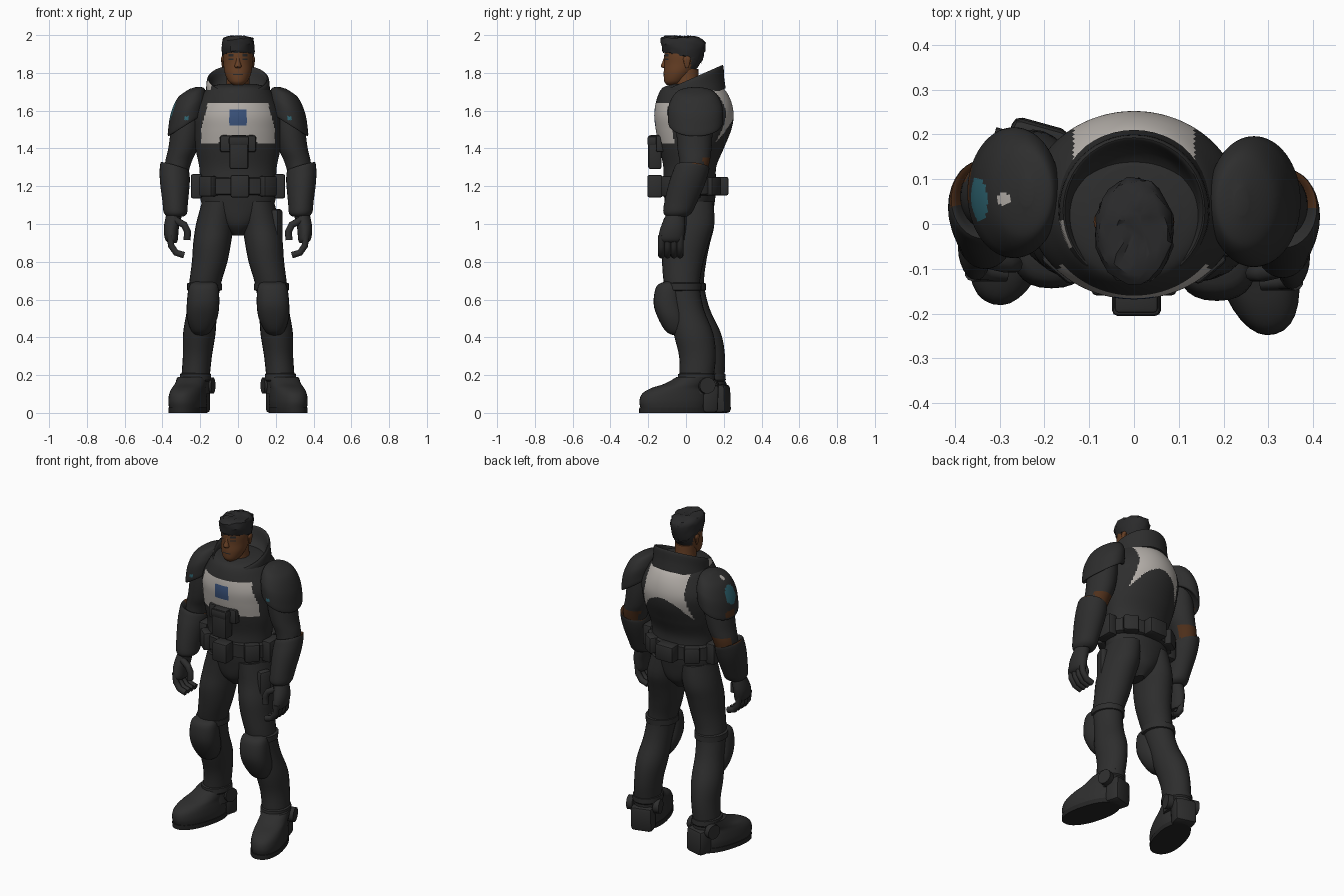
import bpy, bmesh, math, random
from mathutils import Matrix, Vector

random.seed(4)
if "Cube" in bpy.data.objects:
    bpy.data.objects.remove(bpy.data.objects["Cube"])

def material(name, *rgb):
    mat = bpy.data.materials.new(name)
    mat.use_nodes = True
    mat.diffuse_color = (*rgb, 1)
    mat.node_tree.nodes["Principled BSDF"].inputs["Base Color"].default_value = (*rgb, 1)
    return mat

DARK = material("charcoal armour", .027, .027, .027)
HAIR = material("black hair", .023, .023, .024)
SOLE = material("rubber sole", .018, .018, .018)
SKIN = material("brown skin", .135, .05, .018)
WHITE = material("pale panel", .46, .43, .4)
BLUE = material("blue badge", .045, .09, .21)
TEAL = material("teal mark", .03, .14, .18)
RUST = material("rust lining", .08, .03, .011)

def finish(bm, name, mats, rule=None, warp=None):
    """Warp, colour, shade and link a finished bmesh."""
    for v in bm.verts:
        v.co = warp(v.co) if warp else v.co
    bmesh.ops.recalc_face_normals(bm, faces=bm.faces[:])
    for face in bm.faces:
        face.smooth = True
        face.material_index = rule(face.calc_center_median(), face.normal) if rule else 0
    for edge in bm.edges:
        edge.smooth = edge.calc_face_angle(0) < .6
    mesh = bpy.data.meshes.new(name)
    bm.to_mesh(mesh)
    bm.free()
    for mat in mats:
        mesh.materials.append(mat)
    bpy.context.scene.collection.objects.link(bpy.data.objects.new(name, mesh))

def spline(a, b, c, d, t):
    """Catmull-Rom blend between b and c."""
    return b + (c - a) * t / 2 + (a * 2 - b * 5 + c * 4 - d) * t * t / 2 + (b * 3 - a - c * 3 + d) * t ** 3 / 2

def loft(name, rings, mats=(DARK,), rule=None, warp=None, steps=4, sides=24,
         tilt=(0, 0), tilt_end=None, square=1.0, jitter=0.0):
    """Skin smooth ellipses given as (x, y, z, radius x, radius y)."""
    bm = bmesh.new()
    rings = [Vector(r) for r in rings]
    start, end = Vector(tilt), Vector(tilt_end or tilt)
    last, loops = len(rings) - 1, []
    for k in range(last * steps + 1):
        i = min(k // steps, last - 1)
        a, b, c, d = (rings[max(0, min(last, i + j))] for j in (-1, 0, 1, 2))
        x, y, z, rx, ry = spline(a, b, c, d, k / steps - i)
        slope = start.lerp(end, k / (last * steps))
        loop = []
        for s in range(sides):
            angle = math.tau * s / sides
            dx, dy = (r * math.copysign(abs(w) ** square, w)
                      for r, w in ((rx, math.cos(angle)), (ry, math.sin(angle))))
            noise = Vector([random.uniform(-jitter, jitter) for _ in range(3)])
            loop.append(bm.verts.new(noise + Vector((x + dx, y + dy, z + slope.x * dx + slope.y * dy))))
        loops.append(loop)
    for low, high in zip(loops, loops[1:]):
        for s in range(sides):
            t = (s + 1) % sides
            bm.faces.new((low[s], low[t], high[t], high[s]))
    bm.faces.new(loops[0])
    bm.faces.new(loops[-1])
    finish(bm, name, mats, rule, warp)

def box(name, centre, size, turn=0.0, warp=None, bevel=.012):
    bm = bmesh.new()
    bmesh.ops.create_cube(bm, size=1)
    bmesh.ops.scale(bm, vec=size, verts=bm.verts[:])
    bmesh.ops.bevel(bm, geom=bm.edges[:], offset=bevel, segments=2, affect='EDGES', profile=.5)
    bm.transform(Matrix.Translation(centre) @ Matrix.Rotation(turn, 4, 'Z'))
    finish(bm, name, [DARK], warp=warp)

def disc(name, centre, radius, depth, warp):
    bm = bmesh.new()
    bmesh.ops.create_cone(bm, cap_ends=True, segments=20, radius1=radius, radius2=radius, depth=depth)
    bm.transform(Matrix.Translation(centre) @ Matrix.Rotation(math.pi / 2, 4, 'Y'))
    finish(bm, name, [DARK], warp=warp)

def tubes(name, paths, radius, warp):
    curve = bpy.data.curves.new(name, 'CURVE')
    curve.dimensions = '3D'
    curve.bevel_depth, curve.bevel_resolution, curve.use_fill_caps = radius, 3, True
    for path in paths:
        line = curve.splines.new('POLY')
        line.points.add(len(path) - 1)
        for point, co in zip(line.points, path):
            point.co = (*warp(Vector(co)), 1)
    curve.materials.append(DARK)
    bpy.context.scene.collection.objects.link(bpy.data.objects.new(name, curve))

# Colour rules for painted parts
def torso_rule(c, n):
    x = abs(c.x)
    if c.y < 0:
        if x < .042 and 1.52 < c.z < 1.605:
            return 2
        return int((1.46 if x < .1 else 1.425) < c.z < 1.64 and x < min(.195, .17 + (1.6 - c.z) / 4))
    return int(c.z < 1.73 and x < .135 + max(0, 1.6 - c.z) / 5 and c.z > 1.56 - 4.5 * x * x and c.y > .1)

def head_rule(c, n):
    x = abs(c.x)
    eyes = .02 < x < .048 and (1.868 < c.z < 1.878 or 1.89 < c.z < 1.9)
    mouth = x < .026 and 1.789 < c.z < 1.796
    return int(c.y < -.04 and (eyes or mouth) or c.y > .025 and c.z > 1.81)

def pad_rule(c, n):
    x = abs(c.x)
    if c.y < -.06 and .26 < x < .285 and 1.55 < c.z < 1.57:
        return 1
    if c.x > 0:
        return 0
    if x > .31 and c.z > 1.53 and ((c.y - .055) / .05) ** 2 + ((c.z - 1.6) / .055) ** 2 < 1:
        return 1
    if x > .33 and .05 < c.y < .13 and 1.48 < c.z < 1.515:
        return 3
    return 2 if math.hypot(x - .29, c.y - .055) < .014 and n.z > .2 else 0

# Torso, collar and belt
loft("torso", [(0, .02, .94, .03, .06), (0, .02, 1, .11, .11), (0, .02, 1.1, .19, .13),
               (0, .02, 1.2, .2, .14), (0, .02, 1.3, .205, .14), (0, .03, 1.4, .225, .17),
               (0, .04, 1.5, .235, .2), (0, .042, 1.58, .235, .21), (0, .04, 1.66, .2, .195),
               (0, .035, 1.72, .16, .16), (0, .03, 1.74, .1, .1)],
     (DARK, WHITE, BLUE), torso_rule, steps=12, sides=160)
loft("collar", [(0, .03, 1.64, .18, .18), (0, .03, 1.7, .17, .172), (0, .03, 1.76, .165, .168),
                (0, .03, 1.765, .15, .155), (0, .03, 1.7, .13, .13), (0, .03, 1.68, .05, .05)], (DARK, WHITE),
     lambda c, n: int(c.x < -.14 and -.06 < c.y < .01 and c.z > 1.7 and n.x < 0), tilt=(0, .44), sides=48)
loft("belt", [(0, .02, z, r, r - .065) for z, r in ((1.15, .19), (1.16, .215), (1.24, .215), (1.25, .19))],
     steps=1, sides=32, square=.85)
box("belt_front_pouch", (.01, -.165, 1.2), (.1, .08, .12))
box("belt_back_pouch", (0, .185, 1.2), (.12, .08, .1))
for side in (-1, 1):
    box("belt_side_pouch", (.22 * side, .02, 1.2), (.06, .12, .13))
    box("belt_rear_pouch", (.14 * side, .14, 1.2), (.09, .06, .1), turn=-.6 * side)
    box("belt_hip_pouch", (.16 * side, -.09, 1.2), (.09, .05, .11), turn=.7 * side)
box("chest_plate", (0, -.135, 1.425), (.19, .05, .09))
box("chest_pouch", (.005, -.165, 1.38), (.1, .07, .18))
box("chest_pouch_flap", (.005, -.17, 1.44), (.108, .07, .05))
box("thigh_pouch", (.205, -.035, .97), (.05, .08, .22), turn=-.4, bevel=.02)

# Head, face and hair
loft("head", [(0, -.07, 1.735, .025, .03), (0, -.06, 1.755, .05, .055), (0, -.04, 1.8, .07, .078),
              (0, -.02, 1.85, .077, .095), (0, -.015, 1.9, .08, .1), (0, -.015, 1.95, .072, .095),
              (0, -.01, 1.98, .04, .06)], (SKIN, HAIR), head_rule, steps=8, sides=64)
loft("neck", [(0, .02, 1.66, .08, .08), (0, .005, 1.74, .062, .066), (0, 0, 1.82, .06, .065)], (SKIN,))
loft("nose", [(0, -.11, 1.825, .012, .01), (0, -.115, 1.835, .019, .018),
              (0, -.112, 1.86, .011, .012), (0, -.104, 1.888, .009, .01)], (SKIN,), sides=12)
loft("hair", [(0, -.02, 1.88, .074, .1), (0, -.02, 1.895, .083, .106), (0, -.017, 1.94, .087, .117),
              (0, -.012, 1.975, .084, .116), (0, -.005, 1.99, .06, .085), (0, 0, 1.994, .02, .03)],
     (HAIR,), steps=2, sides=22, tilt=(0, -.3), tilt_end=(0, 0), jitter=.005)
for side in (-1, 1):
    loft("ear", [(.08 * side, .005, z, r / 2, r) for z, r in ((1.825, .006), (1.845, .014), (1.875, .02), (1.89, .008))],
         (SKIN,), sides=12)

# Limbs, made for one side and warped onto both
for side, word in ((-1, "right"), (1, "left")):
    def arm(co):
        return Vector((co.x * side, co.y + (.02 if side < 0 else 0), co.z))

    def leg(co):
        return Vector((co.x * side, co.y - side * .035 * min(1, max(0, 1 - co.z)), co.z))

    def foot(co):
        pivot = Vector((.222, .085, 0))
        return leg(Matrix.Rotation(.27, 3, 'Z') @ (co - pivot) + pivot + Vector((.012, 0, 0)))

    loft(word + "_shoulder_pad",
         [(.272, .05, 1.55, .06, .1), (.272, .05, 1.525, .097, .138), (.268, .05, 1.57, .1, .146),
          (.26, .05, 1.635, .094, .138), (.25, .05, 1.695, .068, .1), (.24, .05, 1.72, .015, .03)],
         (DARK, TEAL, WHITE, RUST), pad_rule, arm, steps=10, sides=80, tilt=(-.7, 0), tilt_end=(-.3, 0))
    loft(word + "_upper_arm",
         [(.26, .045, 1.64, .07, .09), (.275, .045, 1.5, .08, .095), (.292, .045, 1.4, .077, .09),
          (.315, .045, 1.33, .07, .08), (.33, .035, 1.25, .06, .07)], (DARK, RUST),
         lambda c, n: int(c.z < 1.355 and c.y > .09), arm, steps=6, sides=36)
    loft(word + "_gauntlet",
         [(.335, .035, 1.28, .05, .06), (.335, .035, 1.305, .073, .088), (.335, .02, 1.26, .08, .094),
          (.335, 0, 1.2, .077, .094), (.333, -.03, 1.11, .067, .085), (.332, -.045, 1.06, .062, .075),
          (.332, -.05, 1.04, .045, .055)], (DARK, RUST),
         lambda c, n: int(n.z > .3 and c.y > .04 and c.z > 1.25), arm, sides=32, tilt=(.35, -.1), tilt_end=(0, 0))
    loft(word + "_palm",
         [(.338, -.055, 1.05, .042, .05), (.353, -.07, .98, .04, .065), (.352, -.08, .92, .034, .066),
          (.345, -.08, .9, .02, .05)], warp=arm)
    tubes(word + "_fingers", [[(.36, y, .94), (.354, y, .885), (.328, y, .848), (.285, y, .835)]
                              for y in (-.13, -.097, -.064, -.031)], .018, arm)
    tubes(word + "_thumb", [[(.33, -.1, 1.02), (.285, -.11, .995), (.267, -.11, .96), (.27, -.11, .915)]], .019, arm)

    loft(word + "_leg",
         [(.1, .02, 1.12, .09, .125), (.122, .02, 1, .1, .13), (.137, 0, .9, .1, .124),
          (.15, -.01, .8, .094, .11), (.175, -.01, .68, .084, .095), (.19, .02, .55, .08, .09),
          (.205, .06, .42, .086, .105), (.215, .085, .3, .077, .097), (.225, .085, .18, .075, .09),
          (.225, .085, .1, .075, .09)], warp=leg)
    loft(word + "_knee_band", [(.178, -.008, z, r, r + .01) for z, r in
                               ((.645, .08), (.65, .092), (.685, .092), (.69, .08))], warp=leg, steps=1)
    loft(word + "_knee_pad",
         [(.18, -.07, .695, .05, .03), (.182, -.083, .67, .077, .062), (.185, -.08, .58, .086, .077),
          (.19, -.055, .5, .08, .075), (.195, -.025, .43, .05, .06), (.197, -.01, .41, .02, .03)],
         warp=leg, square=.85)
    loft(word + "_boot",
         [(.222, -.035, .025, .086, .18), (.222, -.037, .06, .09, .186), (.222, -.033, .1, .087, .177),
          (.222, -.015, .13, .082, .148), (.222, .03, .155, .08, .115), (.222, .07, .19, .078, .092)],
         warp=foot, square=.9, sides=32)
    loft(word + "_sole", [(.222, -.035, z, .09, .187) for z in (0, .028)], (SOLE,),
         warp=foot, square=.9, sides=32, steps=1)
    loft(word + "_boot_cuff", [(.225, .083, z, r, r + .015) for z, r in
                               ((.165, .075), (.175, .084), (.205, .082), (.212, .07))], warp=leg, steps=1)
    box(word + "_heel_block", (.222, .15, .075), (.13, .09, .15), warp=foot, bevel=.02)
    for offset in (-.08, .08):
        disc(word + "_ankle_disc", (.222 + offset, .12, .145), .043, .035, foot)
